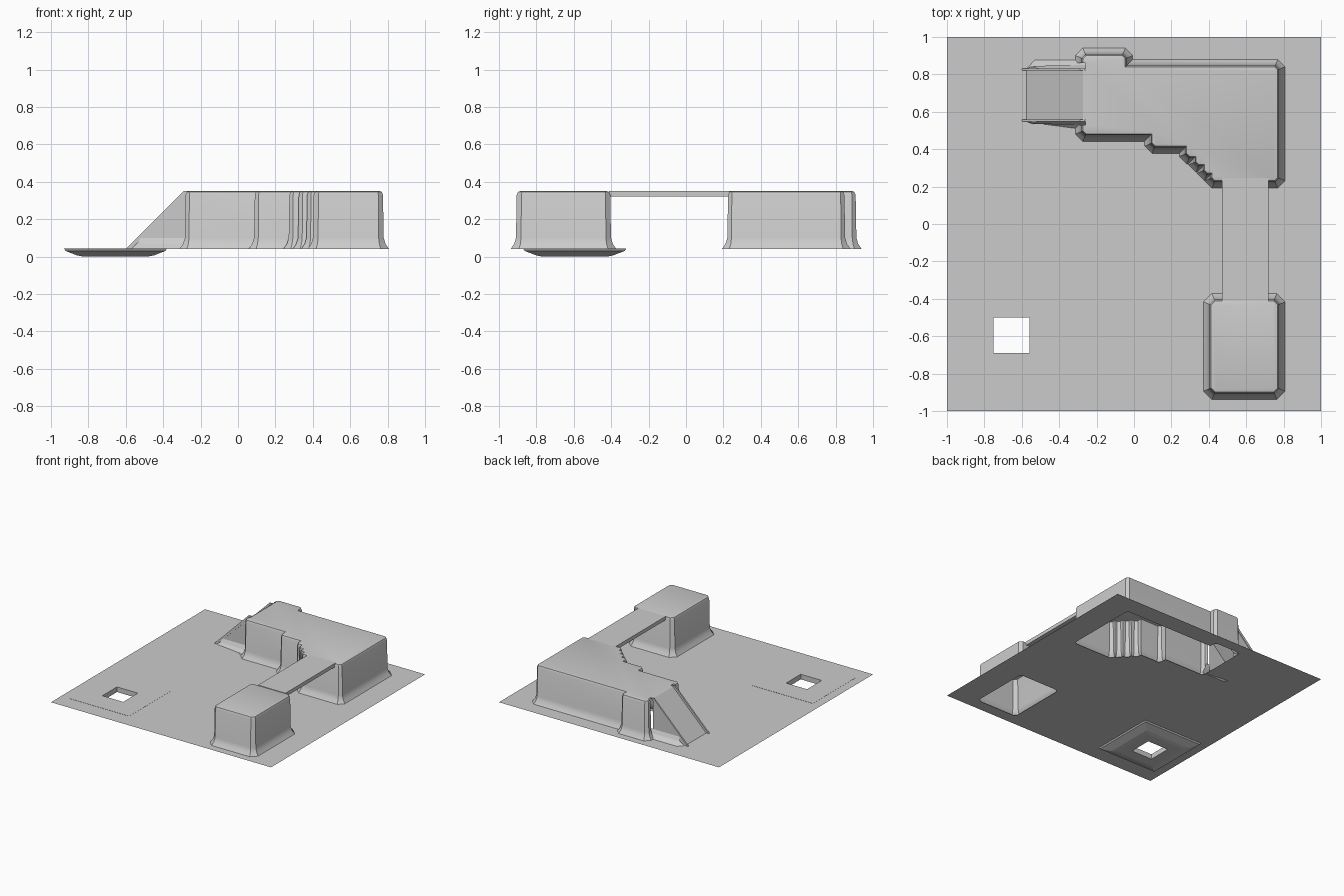
import bpy, bmesh
from mathutils import Vector

if "Cube" in bpy.data.objects:
    bpy.data.objects.remove(bpy.data.objects["Cube"])

GROUND = 0.04
TOP = 0.35


def finish(name, bm, smooth=False):
    me = bpy.data.meshes.new(name)
    bm.to_mesh(me)
    bm.free()
    ob = bpy.data.objects.new(name, me)
    bpy.context.collection.objects.link(ob)
    if smooth:
        bpy.ops.object.select_all(action='DESELECT')
        ob.select_set(True)
        bpy.context.view_layer.objects.active = ob
        bpy.ops.object.shade_smooth_by_angle(angle=0.6)
    return ob


def rect(x0, x1, y0, y1):
    return [Vector(p) for p in ((x0, y0), (x1, y0), (x1, y1), (x0, y1))]


def chamfer(pts, c):
    """Cut the convex corners of a counter-clockwise outline."""
    out = []
    for i, p in enumerate(pts):
        a = (p - pts[i - 1]).normalized()
        b = (pts[(i + 1) % len(pts)] - p).normalized()
        out += [p - a * c, p + b * c] if a.cross(b) > 0.1 else [p]
    return out


def offset(pts, d):
    out = []
    for i, p in enumerate(pts):
        a = (p - pts[i - 1]).normalized()
        b = (pts[(i + 1) % len(pts)] - p).normalized()
        n1, n2 = Vector((a.y, -a.x)), Vector((b.y, -b.x))
        out.append(p + (n1 + n2) * (d / (1 + n1.dot(n2))))
    return out


def block(name, outline, open_last=False):
    """Hollow raised block: soft top edge, wall, flared foot."""
    profile = [(-0.02, TOP), (-0.007, 0.346), (0, 0.33), (0.004, 0.1),
               (0.014, 0.067), (0.033, GROUND)]
    bm = bmesh.new()
    rings = [[bm.verts.new((p.x, p.y, z)) for p in offset(outline, d)]
             for d, z in profile]
    bm.faces.new(rings[0])
    n = len(outline)
    for up, lo in zip(rings, rings[1:]):
        for i in range(n - 1 if open_last else n):
            j = (i + 1) % n
            bm.faces.new((up[i], lo[i], lo[j], up[j]))
    return finish(name, bm, True)


def prism(name, xz, y0, y1):
    bm = bmesh.new()
    f = bm.faces.new([bm.verts.new((x, y0, z)) for x, z in xz])
    ext = bmesh.ops.extrude_face_region(bm, geom=[f])['geom']
    bmesh.ops.translate(bm, vec=(0, y1 - y0, 0),
                        verts=[v for v in ext if isinstance(v, bmesh.types.BMVert)])
    bmesh.ops.recalc_face_normals(bm, faces=bm.faces)
    return finish(name, bm)


# stepped main platform (last segment stays open behind the ramp) and small one
main = [Vector(p) for p in (
    (-.28, .53), (-.28, .475), (.09, .475), (.09, .41), (.275, .41), (.275, .355),
    (.325, .355), (.325, .31), (.37, .31), (.37, .265), (.41, .265), (.41, .225),
    (.775, .225), (.775, .847), (-.04, .847), (-.04, .907), (-.28, .907), (-.28, .86))]
main = chamfer(main, 0.02)
small = chamfer(rect(.405, .775, -.905, -.405), 0.025)
block("main_platform", main, open_last=True)
block("small_platform", small)

# ground sheet with openings under the platforms and at the pit
CX, CY = -0.655, -0.595
bm = bmesh.new()
for loop in (rect(-1, 1, -1, 1), main, small,
             rect(CX - .095, CX + .095, CY - .095, CY + .095)):
    vs = [bm.verts.new((p.x, p.y, GROUND)) for p in loop]
    for i, v in enumerate(vs):
        bm.edges.new((vs[i - 1], v))
bmesh.ops.triangle_fill(bm, edges=bm.edges[:], use_beauty=True, normal=(0, 0, 1))
for f in bm.faces:
    f.normal_update()
    if f.normal.z < 0:
        f.normal_flip()
finish("ground_sheet", bm)

# square pit frame below the ground
bm = bmesh.new()
rings = []
for h, z in ((.095, .042), (.275, .042), (.267, .03), (.205, .006), (.175, 0), (.095, 0)):
    rings.append([bm.verts.new((p.x, p.y, z))
                  for p in rect(CX - h, CX + h, CY - h, CY + h)])
for k in range(len(rings)):
    a, b = rings[k - 1], rings[k]
    for i in range(4):
        bm.faces.new((a[i - 1], b[i - 1], b[i], a[i]))
bmesh.ops.recalc_face_normals(bm, faces=bm.faces)
finish("pit_frame", bm)

# bridge between the platforms
prism("bridge", [(.47, .32), (.72, .32), (.72, TOP), (.47, TOP)], -.412, .246)

# ramp slab
prism("ramp", [(-.575, GROUND), (-.273, .342), (-.25, .349), (-.25, .337),
               (-.265, .33), (-.555, GROUND)], .56, .82)

# ramp rails, side panels and flared feet, mirrored about the ramp centre
for side, s in (("front", 1), ("back", -1)):
    def Y(y):
        return .69 + s * (y - .69)
    prism(side + "_ramp_rail", [(-.60, GROUND), (-.29, TOP), (-.262, TOP),
                                (-.572, GROUND)], Y(.548), Y(.56))
    bm = bmesh.new()
    for poly in (((-.58, .552, .04), (-.28, .552, .04), (-.28, .552, .335)),
                 ((-.52, .548, .10), (-.54, .535, .07), (-.25, .53, .07), (-.25, .548, .10)),
                 ((-.54, .535, .07), (-.57, .545, .04), (-.53, .503, .04),
                  (-.25, .503, .04), (-.25, .53, .07))):
        f = bm.faces.new([bm.verts.new((x, Y(y), z)) for x, y, z in poly])
        f.normal_update()
        if f.normal.y * s > 0:
            f.normal_flip()
    finish(side + "_ramp_side", bm)
